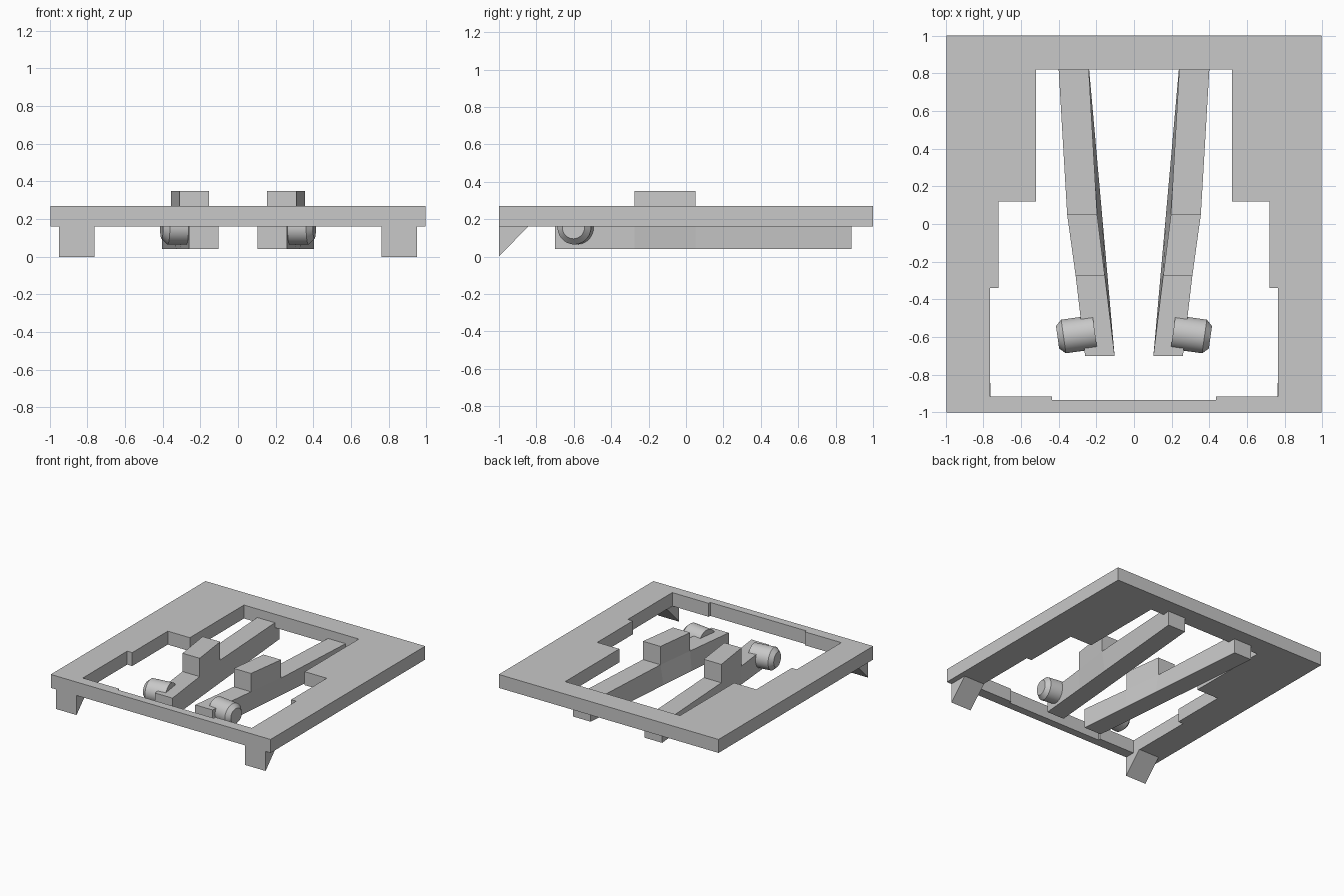
import bpy, bmesh, math
from mathutils import Matrix, Vector

default = bpy.data.objects.get("Cube")
if default:
    bpy.data.objects.remove(default, do_unlink=True)

# Single plain grey material
grey = bpy.data.materials.new("plain grey")
grey.use_nodes = True
colour = (0.58, 0.58, 0.58, 1)
grey.diffuse_color = colour
for node in grey.node_tree.nodes:
    if node.type == "BSDF_PRINCIPLED":
        node.inputs["Base Color"].default_value = colour


def finish(bm, name):
    """Turn a +x half into an object mirrored across x = 0."""
    bmesh.ops.recalc_face_normals(bm, faces=bm.faces)
    seam = [f for f in bm.faces if all(abs(v.co.x) < 1e-5 for v in f.verts)]
    bmesh.ops.delete(bm, geom=seam, context="FACES")
    mesh = bpy.data.meshes.new(name)
    bm.to_mesh(mesh)
    bm.free()
    mesh.materials.append(grey)
    obj = bpy.data.objects.new(name, mesh)
    bpy.context.collection.objects.link(obj)
    mirror = obj.modifiers.new("Mirror", "MIRROR")
    mirror.use_clip = True
    return obj


def loft(bm, lower, upper):
    """Closed solid between two outlines with equal point counts."""
    a = [bm.verts.new(p) for p in lower]
    b = [bm.verts.new(p) for p in upper]
    bm.faces.new(a[::-1])
    bm.faces.new(b)
    for i in range(len(a)):
        j = (i + 1) % len(a)
        bm.faces.new((a[i], a[j], b[j], b[i]))


def at_z(points, z):
    return [(x, y, z) for x, y in points]


# Frame plate with stepped opening
PLATE_LOW, PLATE_TOP = 0.16, 0.27
outline = [(0, -1), (0.995, -1), (0.995, 1), (0, 1), (0, 0.82),
           (0.52, 0.82), (0.52, 0.12), (0.72, 0.12), (0.72, -0.34),
           (0.765, -0.34), (0.765, -0.915), (0.435, -0.915),
           (0.435, -0.935), (0, -0.935)]
bm = bmesh.new()
loft(bm, at_z(outline, PLATE_LOW), at_z(outline, PLATE_TOP))
finish(bm, "frame_plate")

# Wedge hooks under the front corners
wedge = [(-1, PLATE_LOW), (-1, 0), (-0.845, PLATE_LOW)]
bm = bmesh.new()
loft(bm, [(0.762, y, z) for y, z in wedge], [(0.95, y, z) for y, z in wedge])
finish(bm, "front_hooks")

# Arms: straight underside, bent top edge
ARM_LOW, ARM_TOP, BLOCK_TOP = 0.04, 0.20, 0.35
stations = [-0.70, -0.275, 0.05, 0.885]
inner_top = [0.103, 0.155, 0.196, 0.244]
outer_top = [0.26, 0.31, 0.355, 0.404]


def straight(values):
    span = stations[-1] - stations[0]
    return [values[0] + (values[-1] - values[0]) * (y - stations[0]) / span
            for y in stations]


def strip(inner, outer, ys):
    return list(zip(outer, ys)) + list(zip(inner, ys))[::-1]


bm = bmesh.new()
loft(bm, at_z(strip(straight(inner_top), straight(outer_top), stations), ARM_LOW),
     at_z(strip(inner_top, outer_top, stations), ARM_TOP))
finish(bm, "spring_arms")

# Raised blocks on the arms
block = strip(inner_top[1:3], outer_top[1:3], stations[1:3])
bm = bmesh.new()
loft(bm, at_z(block, ARM_TOP), at_z(block, BLOCK_TOP))
finish(bm, "raised_blocks")

# Round pegs with chamfered tips, square to the arms
RADIUS, TIP_RADIUS, CHAMFER, LENGTH = 0.09, 0.06, 0.032, 0.2
axis = Vector((math.cos(math.radians(8)), -math.sin(math.radians(8)), 0))
tip = Vector((0.406, -0.602, 0.155))
turn = Vector((0, 0, 1)).rotation_difference(axis).to_matrix().to_4x4()
bm = bmesh.new()
bmesh.ops.create_cone(bm, cap_ends=True, segments=48, radius1=RADIUS, radius2=RADIUS,
                      depth=LENGTH, matrix=Matrix.Translation((0, 0, -LENGTH / 2)))
cap = max(bm.faces, key=lambda f: f.calc_center_median().z)
rim = list(cap.verts)
bmesh.ops.translate(bm, verts=rim, vec=(0, 0, -CHAMFER))
end = bmesh.ops.extrude_discrete_faces(bm, faces=[cap])["faces"][0]
for v in end.verts:
    v.co = (v.co.x * TIP_RADIUS / RADIUS, v.co.y * TIP_RADIUS / RADIUS, 0)
bmesh.ops.remove_doubles(bm, verts=bm.verts, dist=1e-5)
bmesh.ops.transform(bm, matrix=Matrix.Translation(tip) @ turn, verts=bm.verts)
pegs = finish(bm, "side_pegs")
bpy.ops.object.select_all(action="DESELECT")
pegs.select_set(True)
bpy.context.view_layer.objects.active = pegs
bpy.ops.object.shade_smooth_by_angle(angle=math.radians(30))
